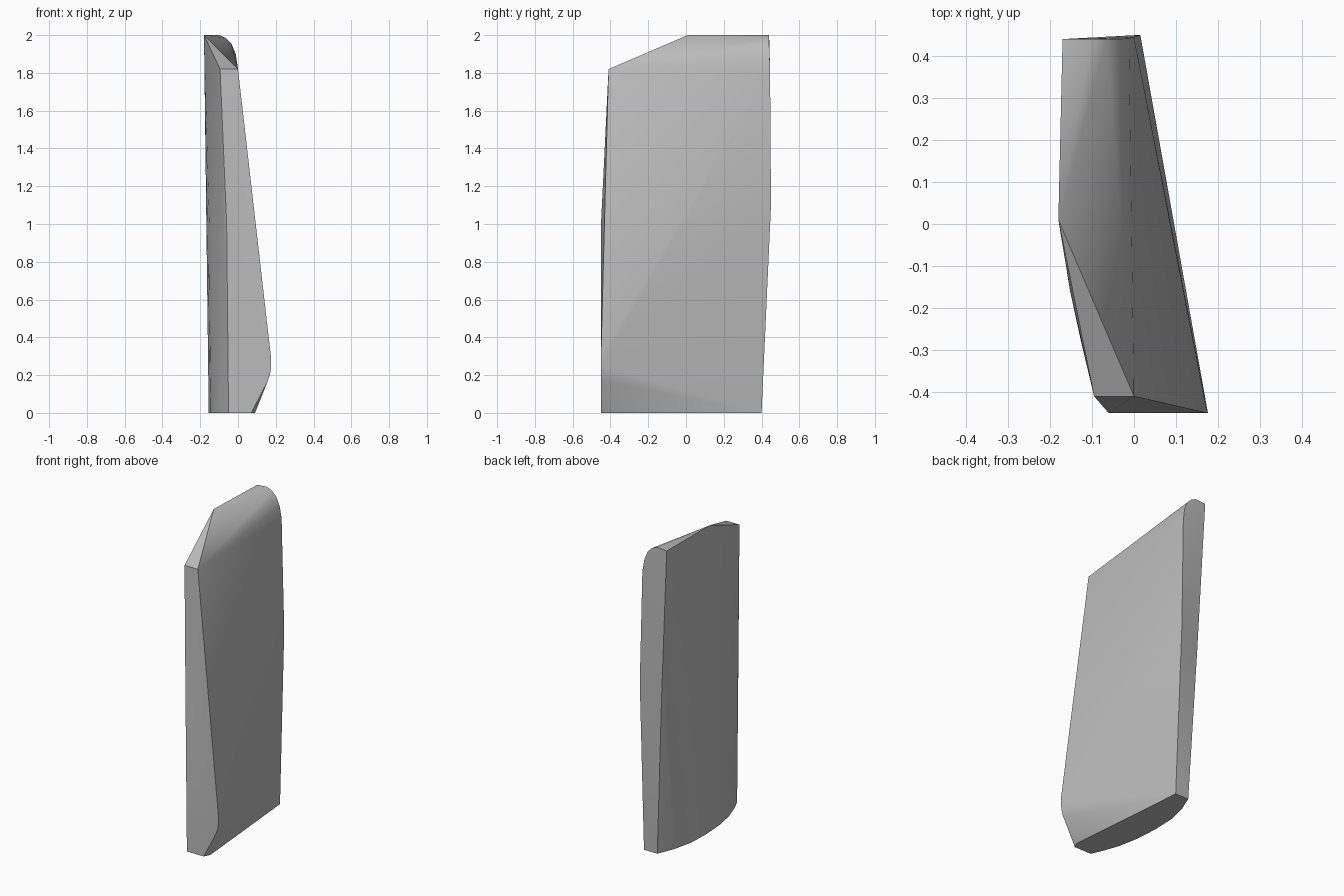
import bpy
import bmesh

cube = bpy.data.objects.get("Cube")
if cube:
    bpy.data.objects.remove(cube, do_unlink=True)

# Plain grey material
grey = bpy.data.materials.new("plain_grey")
grey.use_nodes = True
colour = (0.5, 0.5, 0.5, 1.0)
grey.diffuse_color = colour
grey.node_tree.nodes["Principled BSDF"].inputs["Base Color"].default_value = colour

# Bowed outer side at the base and at mid height
base_arc = [(-0.05, -0.45), (-0.085, -0.37), (-0.12, -0.27), (-0.145, -0.14),
            (-0.155, 0.01), (-0.15, 0.16), (-0.12, 0.29), (-0.075, 0.40)]
middle_arc = [(-0.06, -0.45), (-0.095, -0.37), (-0.126, -0.28), (-0.152, -0.16),
              (-0.167, 0.01), (-0.165, 0.16), (-0.148, 0.30), (-0.122, 0.425)]
outline = [(x, y, 0) for x, y in base_arc] + [(x, y, 1) for x, y in middle_arc]

# Sloping top edge, with the rounded corner at the back
outline += [(-0.095, -0.41, 1.82), (0, -0.41, 1.82),
            (-0.18, 0.01, 2), (-0.17, 0.44, 1.995)]
outline += [(-0.10, 0.44, 2), (-0.065, 0.44, 1.985), (-0.035, 0.44, 1.955),
            (-0.012, 0.442, 1.90), (0, 0.445, 1.82), (0.015, 0.45, 1.1)]

# Inner side, with the rounded toe low at the front
outline += [(0.02, 0.40, 0), (0.09, -0.41, 0), (0.07, -0.45, 0),
            (0.158, -0.45, 0.17), (0.17, -0.45, 0.205),
            (0.176, -0.45, 0.25), (0.174, -0.45, 0.30)]

# Wrap the outlines in one convex skin
bm = bmesh.new()
for point in outline:
    bm.verts.new(point)
skin = bmesh.ops.convex_hull(bm, input=bm.verts[:])
loose = {v for v in skin["geom_interior"] + skin["geom_unused"]
         if isinstance(v, bmesh.types.BMVert)}
bmesh.ops.delete(bm, geom=list(loose), context="VERTS")
bmesh.ops.recalc_face_normals(bm, faces=bm.faces[:])
mesh = bpy.data.meshes.new("curved_slab")
bm.to_mesh(mesh)
bm.free()
mesh.materials.append(grey)

slab = bpy.data.objects.new("curved_slab", mesh)
bpy.context.collection.objects.link(slab)
bpy.context.view_layer.objects.active = slab
slab.select_set(True)
bpy.ops.object.shade_smooth_by_angle(angle=0.52)
